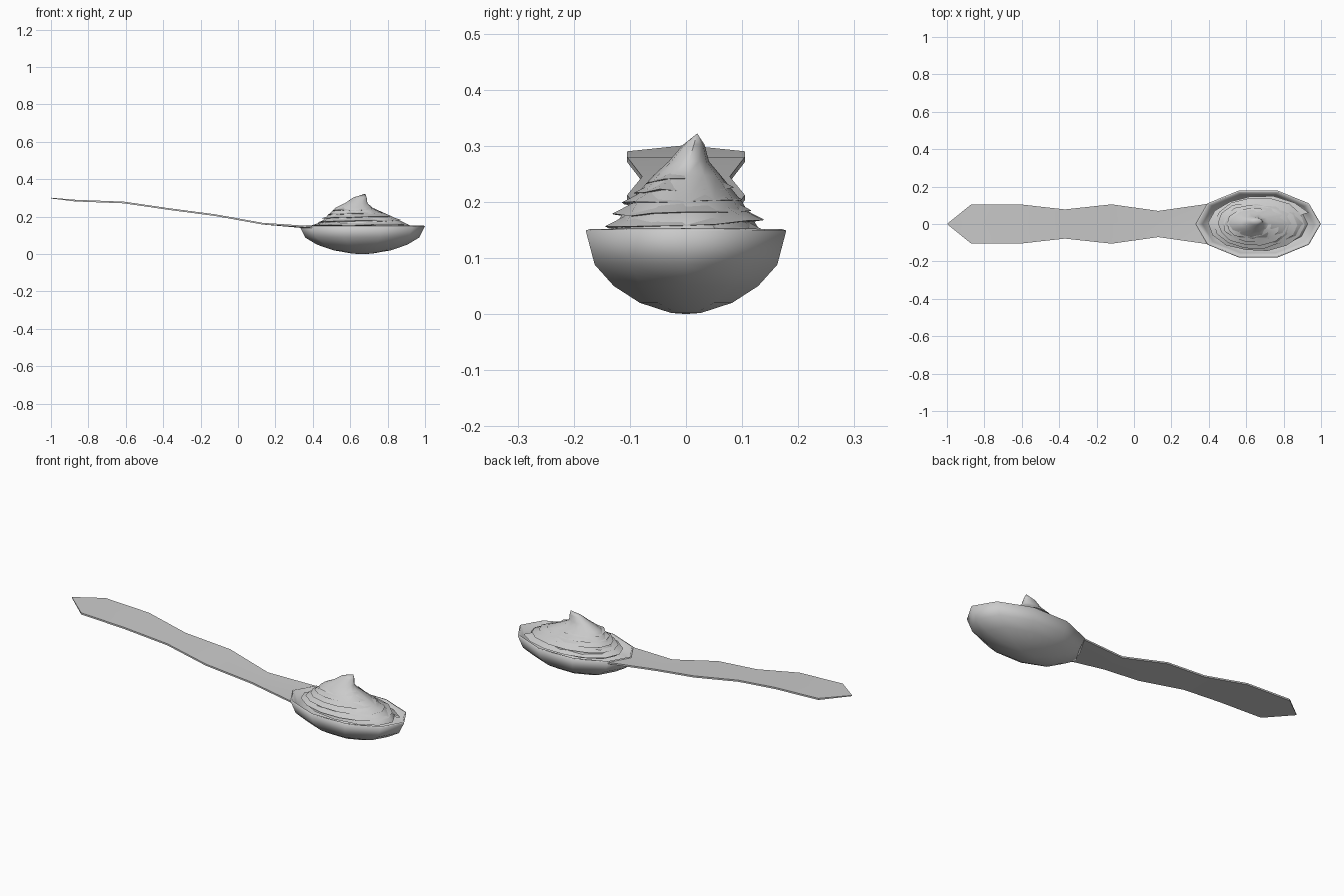
import bpy, math, random

if "Cube" in bpy.data.objects:
    bpy.data.objects.remove(bpy.data.objects["Cube"])

random.seed(4)


def make(name, verts, faces, angle=40, thickness=0):
    me = bpy.data.meshes.new(name)
    me.from_pydata(verts, [], faces)
    ob = bpy.data.objects.new(name, me)
    bpy.context.collection.objects.link(ob)
    bpy.ops.object.select_all(action='DESELECT')
    ob.select_set(True)
    bpy.context.view_layer.objects.active = ob
    bpy.ops.object.mode_set(mode='EDIT')
    bpy.ops.mesh.select_all(action='SELECT')
    bpy.ops.mesh.normals_make_consistent(inside=False)
    bpy.ops.object.mode_set(mode='OBJECT')
    bpy.ops.object.shade_smooth_by_angle(angle=math.radians(angle))
    if thickness:
        mod = ob.modifiers.new("thickness", 'SOLIDIFY')
        mod.thickness = thickness
        mod.offset = -1
    return ob


def strips(rows, n, closed=False):
    faces = []
    for r in range(rows - 1):
        for k in range(n if closed else n - 1):
            j = (k + 1) % n
            faces.append((r * n + k, r * n + j, (r + 1) * n + j, (r + 1) * n + k))
    return faces


def ellipse(cx, cy, rx, ry, z, n):
    return [(cx + rx * math.cos(2 * math.pi * k / n),
             cy + ry * math.sin(2 * math.pi * k / n), z) for k in range(n)]


# Ten-sided bowl, from rim down to the base
rings = [(1, .149), (.91, .088), (.72, .050), (.46, .020), (.15, .002)]
verts = []
for s, z in rings:
    verts += ellipse(.664, 0, .335 * s, .188 * s, z, 10)
faces = strips(len(rings), 10, True)
verts.append((.664, 0, 0))
faces += [(40 + k, 40 + (k + 1) % 10, 50) for k in range(10)]
make("spoon_bowl", verts, faces, 40, .009)

# Handle: closed thin slab, sections of x, half width, z
sections = [(-.87, .105, .29), (-.61, .105, .28), (-.37, .078, .245),
            (-.12, .105, .212), (.13, .07, .167), (.395, .108, .149)]
verts = []
for x, w, z in sections:
    xc = .335 if x > .3 else x
    top = [(x, -w, z), (xc, 0, z), (x, w, z)]
    verts += top + [(a, b, c - .009) for a, b, c in reversed(top)]
faces = strips(len(sections), 6, True)
n = len(verts)
verts += [(-1, 0, .301), (-1, 0, .297)]
faces += [(0, 1, n), (1, 2, n), (2, 3, n + 1, n), (3, 4, n + 1), (4, 5, n + 1), (5, 0, n, n + 1)]
e = n - 6
faces += [(e, e + 1, e + 4, e + 5), (e + 1, e + 2, e + 3, e + 4)]
make("handle", verts, faces, 30)

# Cream swirl: one continuous spiral of overlapping folds
per, turns = 14, 5
steps = per * turns
verts = []
for i in range(steps + 1):
    t = i / steps
    a = 2 * math.pi * i / per + .4
    jitter = random.uniform(-.006, .006)
    rx, ry = .285 - .175 * t, .158 - .085 * t
    cx = .675 - .055 * t
    z = .142 + .100 * t + jitter * .6
    c, s = math.cos(a), math.sin(a)
    for inset, dz in ((.040, -.005), (.022, -.003), (0, 0), (.018, .009), (.050, .026)):
        dx = inset * 1.5 - jitter
        dy = inset - jitter
        verts.append((cx + (rx - dx) * c, (ry - dy) * s, z + dz))
make("cream_swirl", verts, strips(steps + 1, 5), 45)

# Cream core and curled peak
core = [(.675, 0, .255, .135, .135), (.67, 0, .245, .128, .155), (.65, 0, .175, .10, .20),
        (.62, .002, .10, .060, .247), (.632, .005, .060, .036, .272), (.652, .014, .036, .019, .302)]
verts = []
for cx, cy, rx, ry, z in core:
    verts += ellipse(cx, cy, rx, ry, z, 12)
faces = strips(len(core), 12, True)
n = len(verts)
verts.append((.68, .02, .322))
faces += [(n - 12 + k, n - 12 + (k + 1) % 12, n) for k in range(12)]
faces.append(tuple(range(11, -1, -1)))
make("cream_peak", verts, faces, 45)
